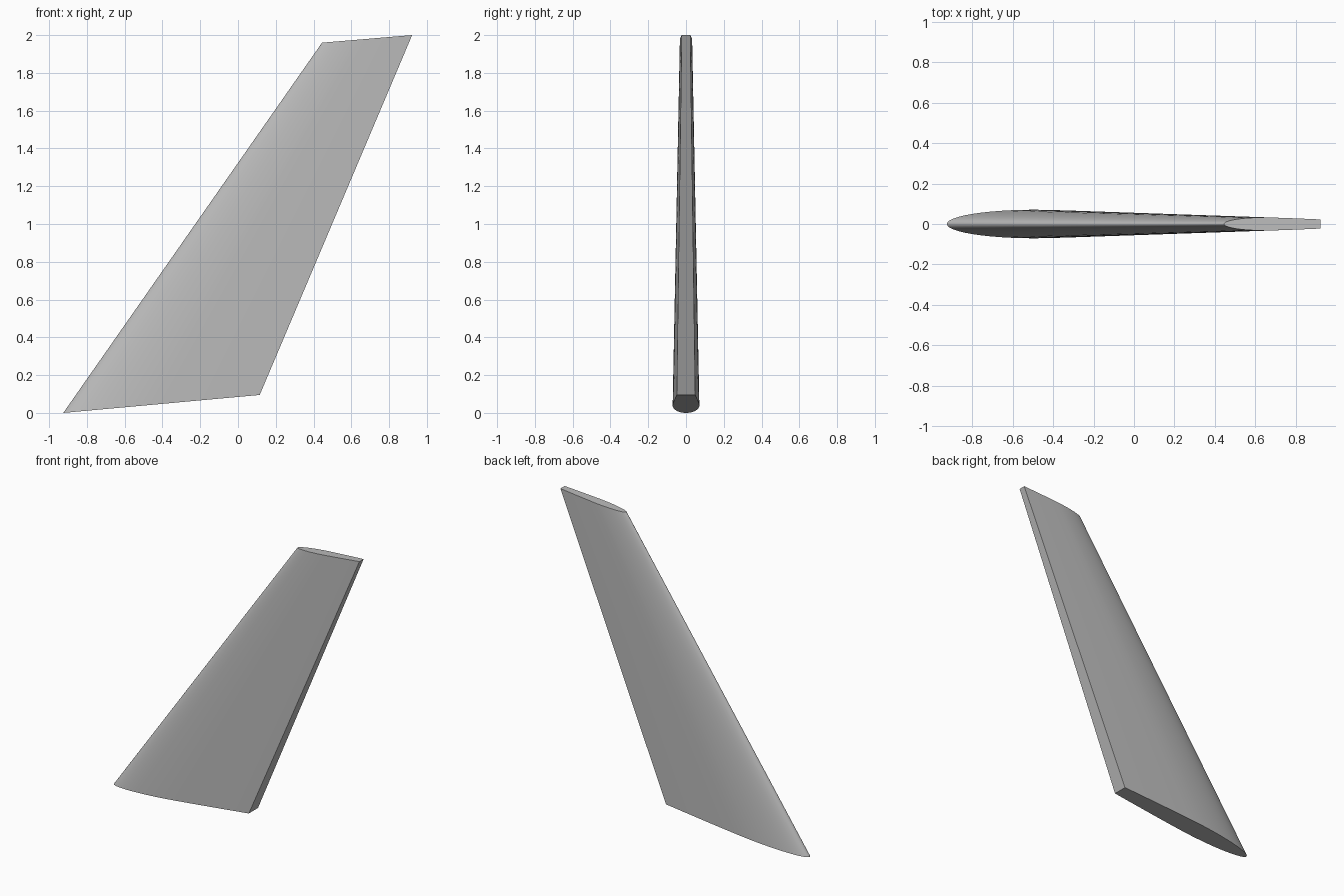
import bpy, bmesh, math
from mathutils import Vector

cube = bpy.data.objects.get("Cube")
if cube:
    bpy.data.objects.remove(cube, do_unlink=True)

# Light grey paint
grey = bpy.data.materials.new("light_grey")
grey.use_nodes = True
colour = (0.5, 0.5, 0.5, 1)
grey.diffuse_color = colour
grey.node_tree.nodes["Principled BSDF"].inputs["Base Color"].default_value = colour

CREST = 0.42  # chord fraction of the thickest point


def half_thickness(t):
    """Rounded nose, then a gentle taper to a blunt trailing edge."""
    if t < CREST:
        return 0.068 * math.sqrt(max(0, 1 - ((CREST - t) / CREST) ** 2))
    return 0.068 - 0.021 * ((t - CREST) / (1 - CREST)) ** 1.3


def section(bm, lead, trail):
    """Closed ring of vertices around one aerofoil section."""
    lead, trail = Vector(lead), Vector(trail)
    chord = trail.x - lead.x
    nose = [CREST * (1 - math.cos(i / 12 * math.pi / 2)) for i in range(13)]
    tail = [CREST + (1 - CREST) * i / 8 for i in range(1, 9)]
    stations = nose + tail
    path = [(t, -1) for t in reversed(stations)] + [(t, 1) for t in stations[1:]]
    return [bm.verts.new(lead.lerp(trail, t) + Vector((0, s * chord * half_thickness(t), 0)))
            for t, s in path]


# Swept fin: loft between the root and tip sections, with flat ends
bm = bmesh.new()
root = section(bm, (-0.925, 0, 0), (0.115, 0, 0.095))
tip = section(bm, (0.445, 0, 1.96), (0.922, 0, 2.0))
count = len(root)
for i in range(count):
    j = (i + 1) % count
    bm.faces.new((root[i], root[j], tip[j], tip[i]))
bm.faces.new(root)
bm.faces.new(tip)
bmesh.ops.recalc_face_normals(bm, faces=bm.faces)
mesh = bpy.data.meshes.new("swept_fin")
bm.to_mesh(mesh)
bm.free()
mesh.materials.append(grey)
fin = bpy.data.objects.new("swept_fin", mesh)
bpy.context.collection.objects.link(fin)

# Smooth skin with crisp ends and trailing edge
bpy.ops.object.select_all(action="DESELECT")
fin.select_set(True)
bpy.context.view_layer.objects.active = fin
bpy.ops.object.shade_smooth_by_angle(angle=math.radians(35))
